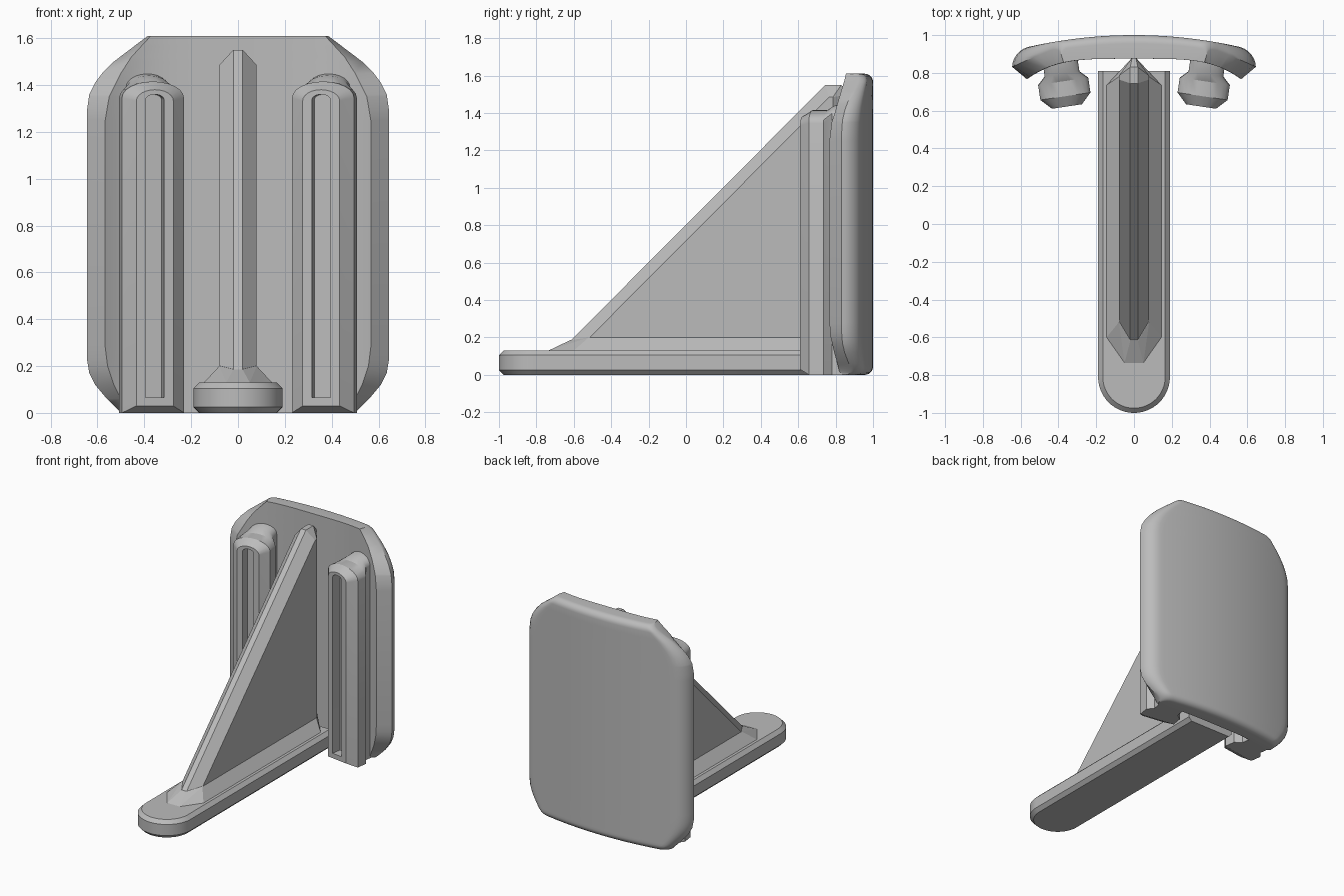
import bpy, bmesh, math
from mathutils import Vector, Matrix

cube = bpy.data.objects.get("Cube")
if cube:
    bpy.data.objects.remove(cube, do_unlink=True)

GREY = (0.5, 0.5, 0.5, 1.0)
mat = bpy.data.materials.new("plain_grey")
mat.use_nodes = True
mat.diffuse_color = GREY
mat.node_tree.nodes["Principled BSDF"].inputs["Base Color"].default_value = GREY


def finish(bm, name, smooth=None):
    bmesh.ops.recalc_face_normals(bm, faces=bm.faces[:])
    mesh = bpy.data.meshes.new(name)
    bm.to_mesh(mesh)
    bm.free()
    mesh.materials.append(mat)
    ob = bpy.data.objects.new(name, mesh)
    bpy.context.collection.objects.link(ob)
    if smooth:
        bpy.ops.object.select_all(action='DESELECT')
        ob.select_set(True)
        bpy.context.view_layer.objects.active = ob
        bpy.ops.object.shade_smooth_by_angle(angle=math.radians(smooth))
    return ob


def loft(name, rings, smooth=None):
    """Skin a list of equal-length closed rings and cap both ends."""
    bm = bmesh.new()
    loops = [[bm.verts.new(p) for p in ring] for ring in rings]
    n = len(loops[0])
    for a, b in zip(loops, loops[1:]):
        for i in range(n):
            j = (i + 1) % n
            bm.faces.new((a[i], a[j], b[j], b[i]))
    bm.faces.new(loops[0])
    bm.faces.new(loops[-1])
    return finish(bm, name, smooth)


def hull(name, half_points):
    """Convex solid from points mirrored across x = 0."""
    bm = bmesh.new()
    for x, y, z in half_points:
        bm.verts.new((x, y, z))
        bm.verts.new((-x, y, z))
    res = bmesh.ops.convex_hull(bm, input=bm.verts[:])
    junk = {v for v in res["geom_interior"] + res["geom_unused"]
            if isinstance(v, bmesh.types.BMVert)}
    bmesh.ops.delete(bm, geom=list(junk), context='VERTS')
    bmesh.ops.dissolve_limit(bm, angle_limit=0.01, verts=bm.verts[:], edges=bm.edges[:])
    return finish(bm, name)


def interp(table, z):
    for (z0, a0), (z1, a1) in zip(table, table[1:]):
        if z <= z1:
            return a0 + (a1 - a0) * (z - z0) / (z1 - z0)
    return table[-1][1]


def round_off(d, r):
    """Depth lost at distance d from a rounded edge of radius r."""
    k = max(0.0, r - d)
    return r - math.sqrt(max(0.0, r * r - k * k))


# Curved back plate: stacked sections with rounded rear edges
TOP = 1.61
OUTER = [(0, .5), (.06, .56), (.12, .61), (.17, .635), (.23, .645), (1.29, .645),
         (1.36, .635), (1.41, .61), (1.45, .58), (1.5, .53), (TOP, .385)]
INNER = [(0, .47), (.06, .5), (.12, .53), (.2, .557), (.28, .567), (1.25, .567),
         (1.35, .55), (1.45, .5), (1.52, .455), (TOP, .372)]
EDGE = 0.045


def plate_ring(z):
    wo, wi = interp(OUTER, z), interp(INNER, z)
    side_r = 0.03 + 0.055 * (wo - .385) / .26
    ring = []
    for i in range(25):
        x = wi * (i / 12 - 1)
        ring.append((x, 0.875 - 1.05 * x ** 4, z))
    for i in range(37):
        x = wo * math.cos(math.pi * i / 36)
        drop = round_off(wo - abs(x), side_r) + round_off(min(z, TOP - z), EDGE)
        ring.append((x, 1 - 0.2 * x * x - drop, z))
    return ring


fine = [EDGE * (1 - math.cos(math.pi * i / 12)) for i in range(7)]
levels = set(fine) | {TOP - f for f in fine}
levels |= {z for z, _ in OUTER[1:-1] + INNER[1:-1]}
loft("back_plate", [plate_ring(z) for z in sorted(levels)], 35)


# Grooved, arch-topped rails on the front of the plate
def arch_ring(depth, w, top, bottom):
    rise = min(0.07, w * 0.6)
    ring = [(-w, depth, bottom), (w, depth, bottom)]
    for i in range(13):
        a = math.pi * i / 12
        ring.append((w * math.cos(a), depth, top - rise + rise * math.sin(a)))
    return ring


RAIL = [(.07, .04, 1.36, .065), (0, .04, 1.36, .065), (0, .08, 1.38, .03),
        (.055, .134, 1.415, 0), (.135, .134, 1.415, 0),
        (.175, .093, 1.44, 0), (.25, .093, 1.45, 0)]
for name, side in (("left_rail", 1), ("right_rail", -1)):
    turn = Matrix.Rotation(math.radians(-8.5 * side), 4, 'Z')
    place = Matrix.Translation((.355 * side, .622, 0)) @ turn
    loft(name, [[place @ Vector(p) for p in arch_ring(*r)] for r in RAIL], 25)


# Long foot with a rounded front end and chamfered rims
def foot_ring(inset, z):
    r = 0.19 - inset
    ring = [(r, .81, z), (-r, .81, z)]
    for i in range(33):
        a = math.pi * (1 + i / 32)
        ring.append((r * math.cos(a), -.81 + r * math.sin(a), z))
    return ring


loft("foot", [foot_ring(.025, 0), foot_ring(0, .025), foot_ring(0, .105),
              foot_ring(.025, .13)], 25)

# Sloped step joining foot and brace
hull("brace_base", [(.145, -.6, .13), (.145, .735, .13), (.05, -.735, .13),
                    (.08, -.52, .2), (.08, .78, .2), (.02, -.62, .185),
                    (.01, .88, .13), (.01, .88, .2)])

# Triangular brace with a chamfered sloping edge and a thin rear contact
hull("brace", [(.02, -.63, .17), (.02, .745, 1.55), (.02, .83, 1.55),
               (.08, -.55, .165), (.08, .765, 1.485), (.08, .785, 1.485),
               (.08, .785, .14), (.01, .88, .14), (.01, .88, 1.5)])
